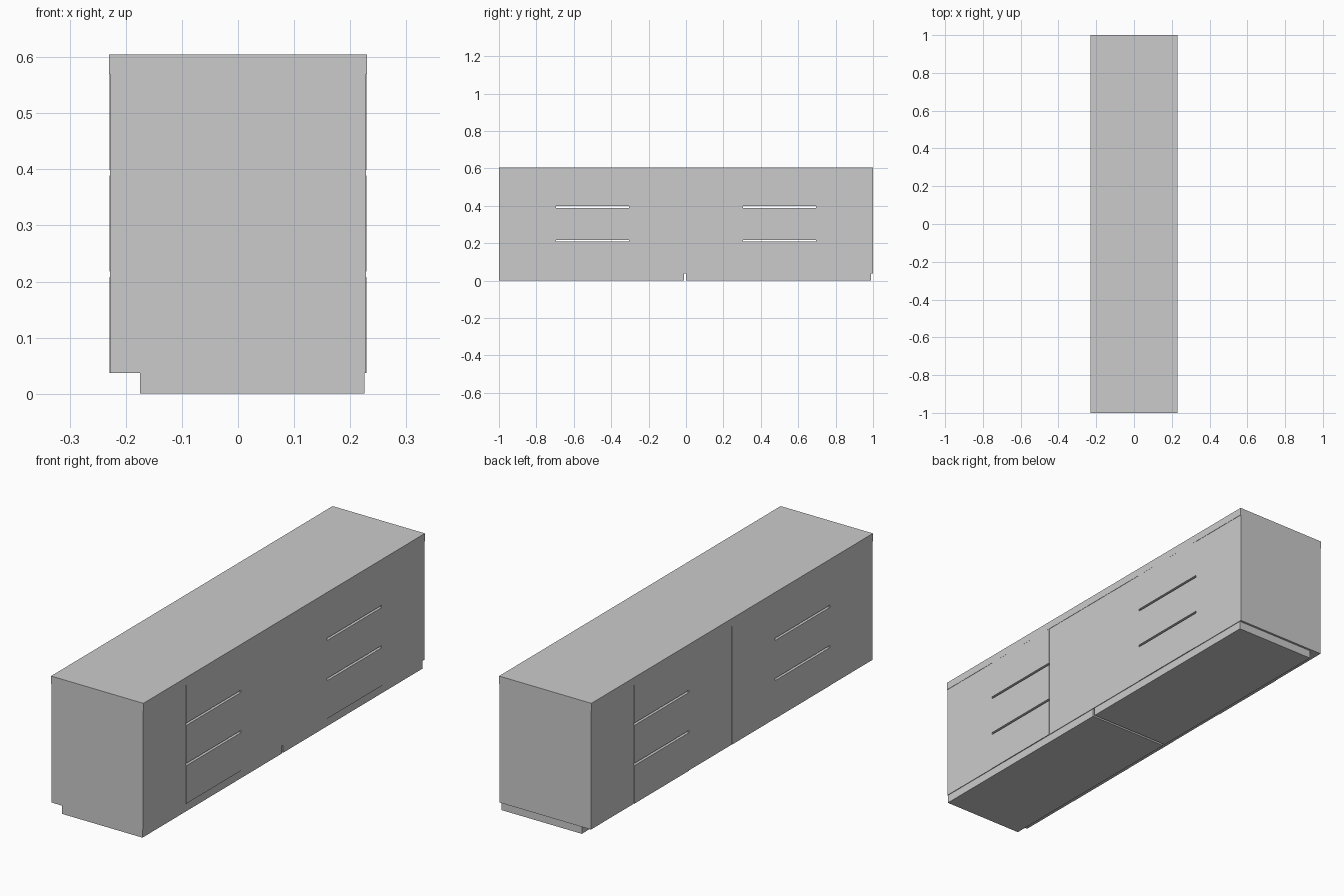
import bpy

if "Cube" in bpy.data.objects:
    bpy.data.objects.remove(bpy.data.objects["Cube"])

PLINTH_H, BODY_TOP, TOP = 0.037, 0.57, 0.605
SLOT = 0.01


def box(name, x0, x1, y0, y1, z0, z1):
    bpy.ops.mesh.primitive_cube_add(
        size=1, location=((x0 + x1) / 2, (y0 + y1) / 2, (z0 + z1) / 2))
    ob = bpy.context.object
    ob.name = name
    ob.scale = (x1 - x0, y1 - y0, z1 - z0)
    bpy.ops.object.transform_apply(location=False, rotation=False, scale=True)
    return ob


def module(label, y0, back_x):
    # Plinth, set back on the -x side and slightly short of the module end
    box(f"plinth_{label}", -0.175, 0.225, y0, y0 + 0.99, 0, PLINTH_H)

    # Cupboards either side of the drawer stack
    box(f"cupboard_{label}_a", back_x, 0.228, y0, y0 + 0.305, PLINTH_H, BODY_TOP)
    box(f"cupboard_{label}_b", back_x, 0.228, y0 + 0.695, y0 + 1, PLINTH_H, BODY_TOP)

    # Three drawers standing slightly proud, with open slots between them
    h = (BODY_TOP - PLINTH_H - 2 * SLOT) / 3
    for i in range(3):
        z = PLINTH_H + i * (h + SLOT)
        box(f"drawer_{label}_{i + 1}", -0.2293, 0.2293,
            y0 + 0.305, y0 + 0.695, z, z + h)

    # Worktop
    box(f"worktop_{label}", -0.2295, 0.2295, y0, y0 + 1, BODY_TOP, TOP)


module("near", -1, -0.2285)
module("far", 0, -0.2275)
